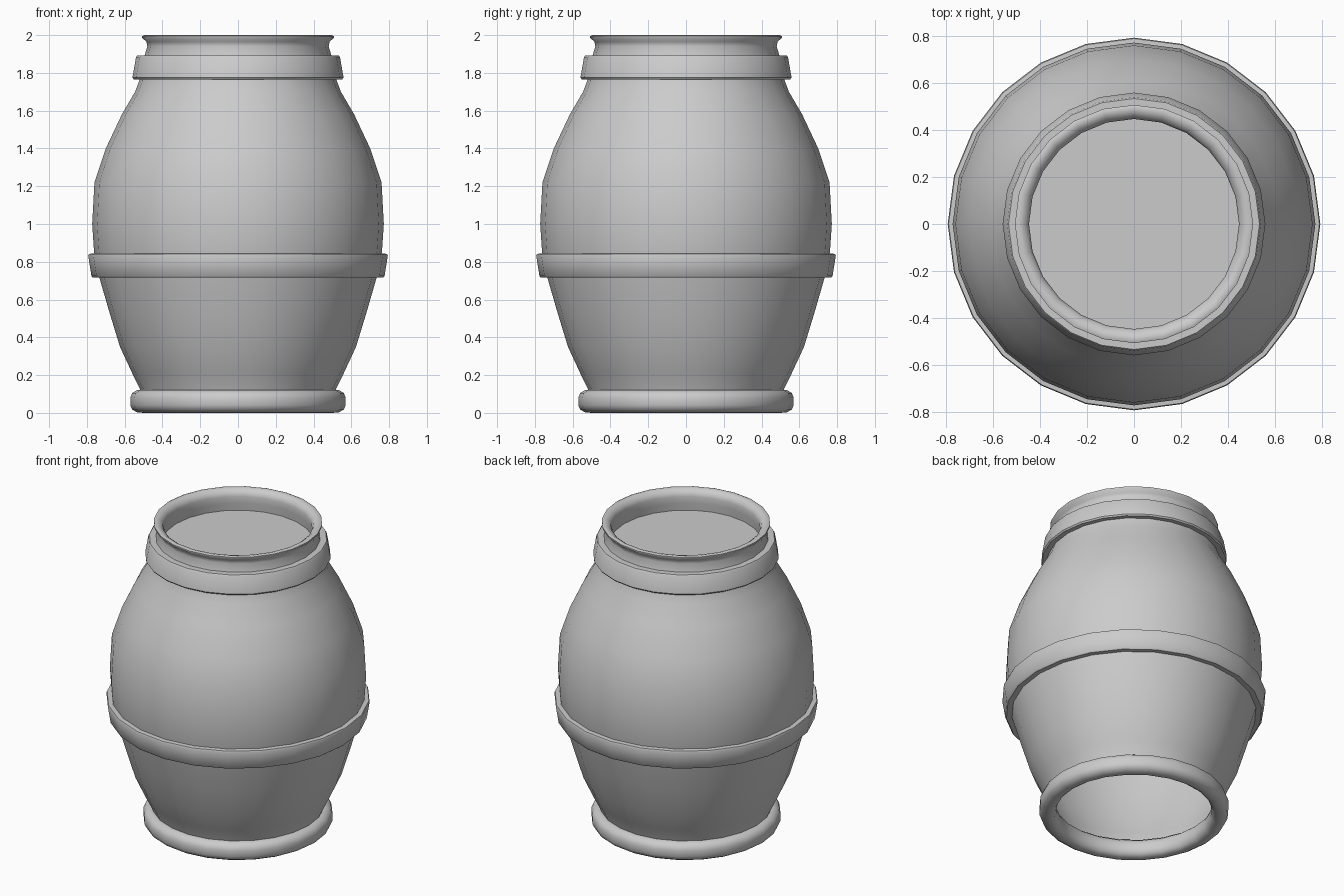
import bpy, bmesh, math

if "Cube" in bpy.data.objects:
    bpy.data.objects.remove(bpy.data.objects["Cube"])

SIDES = 24


def lathe(name, profile, closed=False, angle=40):
    """Spin an (r, z) profile around z; closed profiles become solid rings."""
    bm = bmesh.new()
    rings = []
    for r, z in profile:
        rings.append([bm.verts.new((r * math.cos(2 * math.pi * i / SIDES),
                                    r * math.sin(2 * math.pi * i / SIDES), z))
                      for i in range(SIDES)])
    pairs = list(zip(rings, rings[1:]))
    if closed:
        pairs.append((rings[-1], rings[0]))
    for a, b in pairs:
        for i in range(SIDES):
            j = (i + 1) % SIDES
            bm.faces.new((a[i], a[j], b[j], b[i]))
    mesh = bpy.data.meshes.new(name)
    bm.to_mesh(mesh)
    bm.free()
    obj = bpy.data.objects.new(name, mesh)
    bpy.context.collection.objects.link(obj)
    bpy.ops.object.select_all(action='DESELECT')
    obj.select_set(True)
    bpy.context.view_layer.objects.active = obj
    bpy.ops.object.shade_smooth_by_angle(angle=math.radians(angle))
    return obj


# Thin pot wall, open underneath, with flared lip turned into the mouth
lathe("pot_body", [
    (0.50, 0.06), (0.52, 0.13), (0.56, 0.21), (0.625, 0.35), (0.68, 0.53),
    (0.738, 0.73), (0.762, 0.85), (0.772, 1.0), (0.76, 1.22), (0.70, 1.40),
    (0.615, 1.58), (0.545, 1.70), (0.515, 1.78), (0.495, 1.89), (0.48, 1.94),
    (0.485, 1.965), (0.507, 1.985), (0.507, 1.995), (0.495, 2.0),
    (0.475, 1.995), (0.455, 1.98), (0.447, 1.955), (0.45, 1.91), (0.455, 1.86)],
    angle=60)

# Rounded foot ring
lathe("foot_ring", [
    (0.50, 0.0), (0.535, 0.003), (0.56, 0.018), (0.57, 0.04), (0.57, 0.08),
    (0.56, 0.105), (0.535, 0.12), (0.50, 0.123), (0.478, 0.105),
    (0.467, 0.08), (0.467, 0.04), (0.478, 0.015)], closed=True, angle=60)

# Raised bands around belly and neck
lathe("belly_band", [
    (0.72, 0.72), (0.768, 0.717), (0.776, 0.725), (0.793, 0.832),
    (0.789, 0.842), (0.745, 0.845)], closed=True)
lathe("neck_band", [
    (0.50, 1.77), (0.552, 1.766), (0.559, 1.775), (0.540, 1.883),
    (0.534, 1.891), (0.485, 1.891)], closed=True)

# Flat filling just below the lip
bpy.ops.mesh.primitive_circle_add(vertices=SIDES, radius=0.455, fill_type='NGON',
                                  location=(0, 0, 1.86),
                                  rotation=(0, 0, math.radians(0)))
bpy.context.object.name = "filling_surface"
